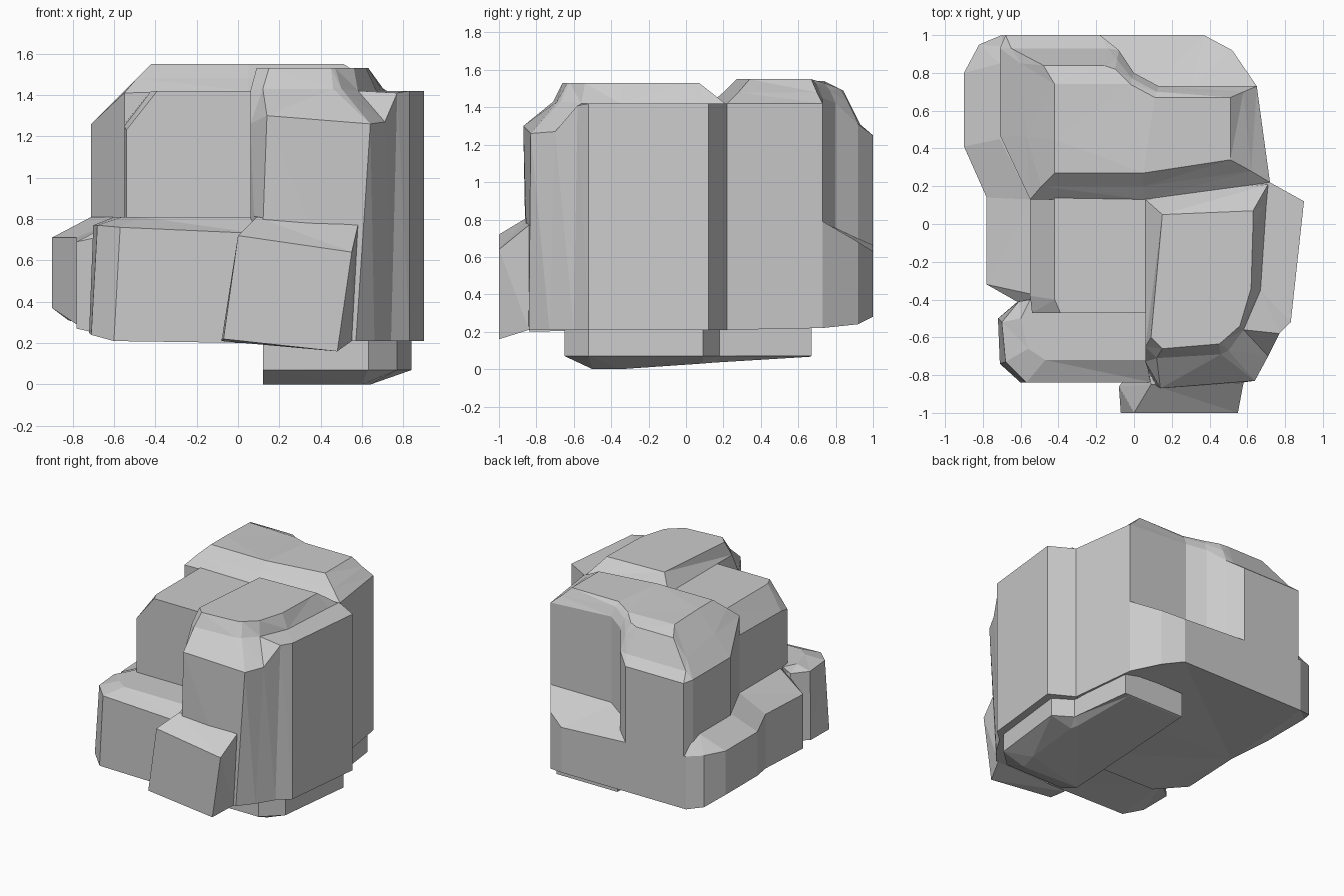
import bpy, bmesh


def loft(name, *rings):
    """Skin a closed solid through rings of matching 3D points."""
    bm = bmesh.new()
    loops = [[bm.verts.new(p) for p in ring] for ring in rings]
    n = len(loops[0])
    for a, b in zip(loops, loops[1:]):
        for i in range(n):
            j = (i + 1) % n
            bm.faces.new((a[i], a[j], b[j], b[i]))
    bm.faces.new(loops[0][::-1])
    bm.faces.new(loops[-1])
    bm.normal_update()
    bmesh.ops.triangulate(bm, faces=[f for f in bm.faces if len(f.verts) > 3])
    bmesh.ops.recalc_face_normals(bm, faces=bm.faces)
    me = bpy.data.meshes.new(name)
    bm.to_mesh(me)
    bm.free()
    ob = bpy.data.objects.new(name, me)
    bpy.context.collection.objects.link(ob)
    return ob


def ring(plan, z):
    """Lift a plan outline to one height, or to a height per point."""
    zs = z if isinstance(z, (list, tuple)) else [z] * len(plan)
    return [(x, y, h) for (x, y), h in zip(plan, zs)]


# Wide lower body with a sloping ledge round its left and back
plan = [(-.78, -.32), (-.78, .14), (-.9, .41), (-.9, .8), (-.82, .95), (-.7, 1),
        (.37, 1), (.52, .92), (.65, .73), (.72, .22), (.3, -.45), (-.55, -.45)]
inner = [(-.55, -.37), (-.55, .13), (-.71, .45), (-.71, .85), (-.7, .94), (-.66, .98),
         (.08, .72), (.3, .72), (.64, .72), (.7, .22), (.3, -.4), (-.52, -.38)]
loft("lower_body",
     ring(plan, [.27, .29, .37, .37, .31, .28, .28, .24, .22, .21, .21, .22]),
     ring(plan, [.69, .71, .71, .71, .71, .69, .63, .68, .79, .79, .79, .74]),
     ring(inner, [.81, .81, .81, .81, .78, .7, .79, .79, .79, .8, .8, .8]))

# Tall rear block, notched at its back right corner, with a stepped top edge
plan = [(-.55, .13), (-.71, .47), (-.71, .93), (-.68, 1), (-.18, 1), (-.08, .92),
        (0, .80), (.13, .73), (.65, .73), (.72, .22), (.05, .13)]
step = [(-.49, .2), (-.57, .46), (-.6, .85), (-.65, .93), (-.14, .93), (-.09, .87),
        (-.01, .77), (.12, .7), (.58, .7), (.62, .28), (.05, .2)]
top = [(-.42, .27), (-.42, .45), (-.42, .74), (-.48, .84), (-.16, .84), (-.1, .82),
       (-.02, .74), (.11, .67), (.51, .67), (.51, .34), (.05, .27)]
loft("rear_block",
     ring(plan, .6),
     ring(plan, [1.41, 1.26, 1.26, 1.25, 1.25, 1.31, 1.42, 1.45, 1.42, 1.42, 1.42]),
     ring(step, [1.48, 1.4, 1.37, 1.31, 1.31, 1.42, 1.49, 1.52, 1.48, 1.48, 1.48]),
     ring(top, [1.55, 1.55, 1.54, 1.49, 1.49, 1.5, 1.53, 1.55, 1.55, 1.55, 1.55]))

# Upper left block with a chamfered outer edge
plan = [(-.55, .2), (-.55, -.38), (-.54, -.47), (.1, -.47), (.1, .2)]
top = [(-.42, .2), (-.42, -.4), (-.39, -.47), (.1, -.47), (.1, .2)]
loft("upper_left_block",
     ring(plan, .6), ring(plan, [1.26, 1.25, 1.23, 1.4, 1.4]), ring(top, 1.42))

# Right tower: outer wall, flat shelf, raised cap
base = [(.06, .15), (.72, .22), (.9, .12), (.83, -.52), (.74, -.6), (.66, -.73),
        (.57, -.84), (.1, -.85), (.06, -.72)]
wall = [(.06, .15), (.72, .22), (.9, .12), (.83, -.52), (.77, -.58), (.71, -.7),
        (.64, -.83), (.14, -.87), (.06, -.73)]
shelf = [(.06, .13), (.71, .21), (.70, .1), (.67, -.35), (.58, -.56), (.5, -.67),
         (.46, -.69), (.12, -.71), (.06, -.65)]
cap = [(.15, .05), (.63, .07), (.63, 0), (.62, -.34), (.56, -.54), (.47, -.62),
       (.45, -.635), (.15, -.66), (.09, -.6)]
loft("right_tower",
     ring(base, .21),
     ring(wall, [1.41, 1.42, 1.42, 1.42, 1.41, 1.27, 1.26, 1.3, 1.26]),
     ring(shelf, [1.42] * 5 + [1.43] * 3 + [1.42]),
     ring(cap, 1.53))

# Low front left block
base = [(-.72, -.5), (-.71, -.74), (-.6, -.84), (.1, -.84), (.1, -.4), (-.58, -.38)]
wall = [(-.7, -.52), (-.68, -.73), (-.57, -.84), (.1, -.84), (.1, -.4), (-.61, -.41)]
top = [(-.6, -.5), (-.56, -.66), (-.47, -.72), (.1, -.72), (.1, -.4), (-.55, -.4)]
loft("front_left_block",
     ring(base, [.25, .24, .21, .2, .21, .25]),
     ring(wall, [.77, .77, .76, .73, .74, .77]), ring(top, .81))

# Slanted block jutting out at the front, rooted in the tower
face = [(-.07, -1, .22), (.48, -1, .16), (.55, -1, .64), (0, -1, .72)]
neck = [(-.08, -.86, .21), (.55, -.84, .21), (.58, -.84, .77), (.09, -.85, .81)]
root = [(.05, -.7, .21), (.5, -.7, .21), (.5, -.7, .77), (.06, -.7, .82)]
loft("front_block", face, neck, root)

# Stepped foot with a bevelled underside
plan = [(.12, -.65), (.63, -.65), (.77, -.52), (.84, .09), (.70, .18), (.64, .67), (.12, .67)]
sole = [(.12, -.48), (.6, -.5), (.64, -.35), (.66, .09), (.64, .15), (.6, .66), (.13, .66)]
loft("foot",
     ring(sole, [0, 0, 0, .03, .035, .066, .066]), ring(plan, .07), ring(plan, .26))
